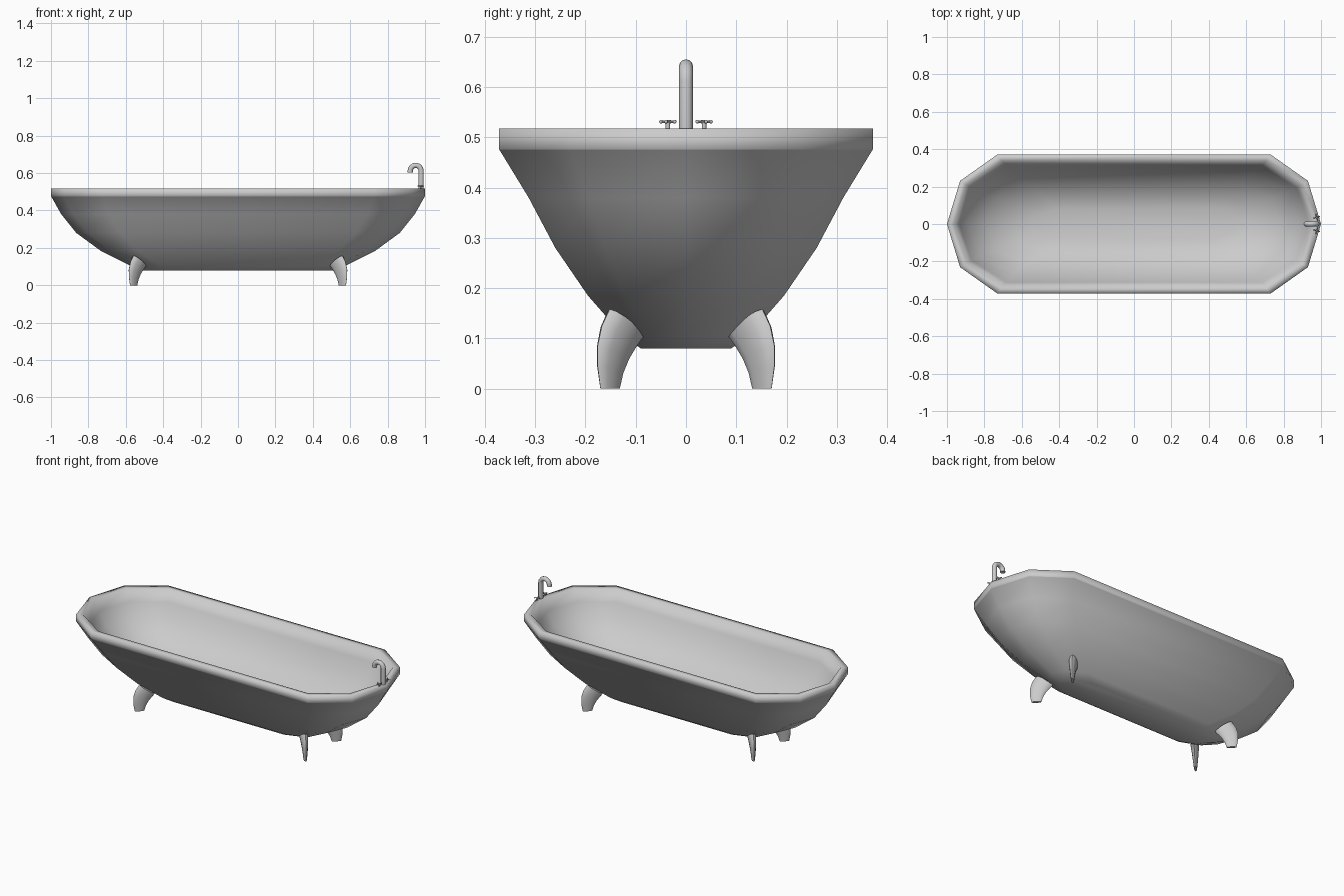
import bpy, bmesh, math
from mathutils import Vector

if "Cube" in bpy.data.objects:
    bpy.data.objects.remove(bpy.data.objects["Cube"])


def add_object(name, bm, angle=35):
    bmesh.ops.recalc_face_normals(bm, faces=bm.faces)
    me = bpy.data.meshes.new(name)
    bm.to_mesh(me)
    bm.free()
    ob = bpy.data.objects.new(name, me)
    bpy.context.collection.objects.link(ob)
    bpy.ops.object.select_all(action='DESELECT')
    ob.select_set(True)
    bpy.context.view_layer.objects.active = ob
    bpy.ops.object.shade_smooth_by_angle(angle=math.radians(angle))
    return ob


def loft(bm, rings):
    """Skin rings of equal length and cap both ends."""
    vs = [[bm.verts.new(p) for p in r] for r in rings]
    n = len(vs[0])
    for a, b in zip(vs, vs[1:]):
        for i in range(n):
            j = (i + 1) % n
            bm.faces.new((a[i], a[j], b[j], b[i]))
    bm.faces.new(vs[0])
    bm.faces.new(vs[-1])


def outline(ax, ay, z):
    """Ten-sided tub outline with half sizes ax, ay."""
    half = [(1, 0), (0.93, 0.62), (0.73, 1), (-0.73, 1), (-0.93, 0.62)]
    pts = half + [(-x, -y) for x, y in half]
    return [(x * ax, y * ay, z) for x, y in pts]


def tube(bm, path, radius, sides=12):
    """Round tube along a path lying in a vertical or level plane."""
    path = [Vector(p) for p in path]
    rings = []
    for i, p in enumerate(path):
        t = (path[min(i + 1, len(path) - 1)] - path[max(i - 1, 0)]).normalized()
        u = Vector((0, 1, 0)) if abs(t.y) < 0.01 else Vector((0, 0, 1))
        v = t.cross(u).normalized()
        rings.append([p + radius * (math.cos(k * math.tau / sides) * u
                                    + math.sin(k * math.tau / sides) * v)
                      for k in range(sides)])
    loft(bm, rings)


# Tub: outside from the base up, over the rim, and down the inside
outside = [(0.51, 0.09, 0.08), (0.575, 0.125, 0.105), (0.735, 0.195, 0.185),
           (0.865, 0.26, 0.28), (0.945, 0.313, 0.38), (0.999, 0.371, 0.475)]
rim = [(1.0, 0.372, 0.476), (1.0, 0.372, 0.517), (0.965, 0.338, 0.517)]
inside = [(0.935, 0.312, 0.45), (0.885, 0.276, 0.37), (0.79, 0.22, 0.29),
          (0.66, 0.15, 0.235), (0.56, 0.08, 0.215)]
bm = bmesh.new()
loft(bm, [outline(*s) for s in outside + rim + inside])
tub = add_object("bathtub", bm, 55)
# Soften the rim's outer top edge, as on enamelled iron
for e in tub.data.edges:
    a, b = (tub.data.vertices[i].co for i in e.vertices)
    if min(a.z, b.z) > 0.51 and math.hypot(a.x, a.y / 0.372 * 0.8) > 0.99:
        e.use_edge_sharp = False

# Feet: curved tapering legs set on the diagonals
# each section: outer (offset, z), inner (offset, z), half width
foot = [((0.027, 0), (-0.027, 0), 0.008),
        ((0.035, 0.045), (-0.036, 0.03), 0.012),
        ((0.035, 0.085), (-0.052, 0.058), 0.016),
        ((0.023, 0.125), (-0.07, 0.08), 0.02),
        ((0.001, 0.158), (-0.088, 0.1), 0.024)]
for sx in (1, -1):
    for sy in (1, -1):
        out = Vector((sx, sy, 0)).normalized()
        side = Vector((-sy, sx, 0)).normalized()
        base = Vector((sx * 0.558, sy * 0.151, 0))
        rings = []
        for (d0, z0), (d1, z1), w in foot:
            a = base + out * d0 + Vector((0, 0, z0))
            b = base + out * d1 + Vector((0, 0, z1))
            rings.append([(a + b) / 2 + (a - b) / 2 * math.cos(k * math.tau / 12)
                          + side * w * math.sin(k * math.tau / 12) for k in range(12)])
        bm = bmesh.new()
        loft(bm, rings)
        add_object(("right" if sx > 0 else "left") + ("_back" if sy > 0 else "_front") + "_foot", bm, 60)

# Spout: upright pipe with a hooked end
arc = [(0.950 + 0.029 * math.cos(a), 0, 0.612 + 0.029 * math.sin(a))
       for a in (math.pi * k / 8 for k in range(9))]
bm = bmesh.new()
tube(bm, [(0.979, 0, 0.505)] + arc + [(0.921, 0, 0.604)], 0.014)
add_object("spout", bm, 45)

# Taps: short stem, cross bars and ball ends
for s, name in ((1, "back_tap"), (-1, "front_tap")):
    bm = bmesh.new()
    c = Vector((0.977, s * 0.036, 0.531))
    tube(bm, [(c.x, c.y, 0.51), (c.x, c.y, 0.534)], 0.0045)
    for k in range(2):
        a = s * math.radians(16) + k * math.pi / 2
        d = Vector((math.cos(a), math.sin(a), 0)) * 0.014
        tube(bm, [c - d, c + d], 0.0025, 8)
        for e in (c - d, c + d):
            ball = bmesh.ops.create_uvsphere(bm, u_segments=8, v_segments=6, radius=0.0038)
            bmesh.ops.translate(bm, verts=ball["verts"], vec=e)
    add_object(name, bm, 45)
